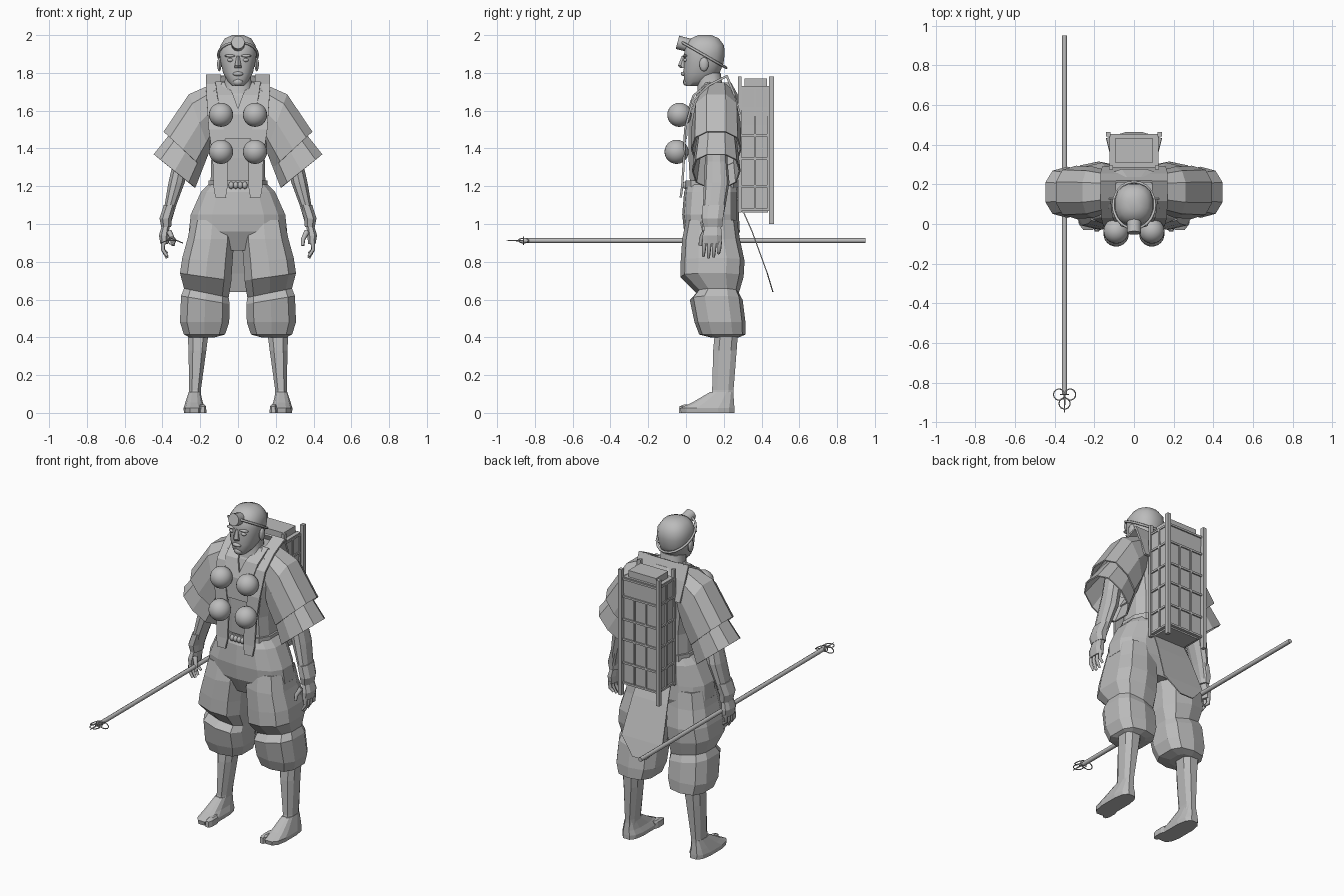
import bpy, bmesh, math
from mathutils import Vector

if "Cube" in bpy.data.objects:
    bpy.data.objects.remove(bpy.data.objects["Cube"])

grey = bpy.data.materials.new("plain_grey")
grey.use_nodes = True
tone = (0.5, 0.5, 0.5, 1)
grey.diffuse_color = tone
grey.node_tree.nodes["Principled BSDF"].inputs["Base Color"].default_value = tone
SIDES = (("left", 1), ("right", -1))


def finish(name, bm, smooth=None, thick=0):
    bmesh.ops.recalc_face_normals(bm, faces=bm.faces)
    me = bpy.data.meshes.new(name)
    bm.to_mesh(me)
    bm.free()
    ob = bpy.data.objects.new(name, me)
    bpy.context.collection.objects.link(ob)
    me.materials.append(grey)
    if thick:
        mod = ob.modifiers.new("thickness", "SOLIDIFY")
        mod.thickness, mod.offset = thick, 0
    if smooth:
        bpy.ops.object.select_all(action="DESELECT")
        ob.select_set(True)
        bpy.context.view_layer.objects.active = ob
        bpy.ops.object.shade_smooth_by_angle(angle=math.radians(smooth))
    return ob


def loft(name, rings, n=10, square=0.75, s=1, caps=True, smooth=None, thick=0):
    """Rings: (x0, x1, y0, y1, z) or with a second z for the x1 side."""
    bm, loops = bmesh.new(), []
    power = lambda v: math.copysign(abs(v) ** square, v)
    for r in rings:
        x0, x1, y0, y1, z0 = r[:5]
        z1 = r[5] if len(r) > 5 else z0
        loop = []
        for i in range(n):
            a = 2 * math.pi * (i + 0.5) / n
            u, v = power(math.cos(a)) / 2 + 0.5, power(math.sin(a)) / 2 + 0.5
            loop.append(bm.verts.new((s * (x0 + (x1 - x0) * u), y0 + (y1 - y0) * v, z0 + (z1 - z0) * u)))
        loops.append(loop)
    for a, b in zip(loops, loops[1:]):
        for i in range(n):
            bm.faces.new((a[i], a[(i + 1) % n], b[(i + 1) % n], b[i]))
    if caps:
        bm.faces.new(loops[0])
        bm.faces.new(loops[-1])
    return finish(name, bm, smooth, thick)


def ribbon(name, rows, s=1, thick=0.012):
    """Rows: (x0, x1, y, z)."""
    bm = bmesh.new()
    pairs = [[bm.verts.new((s * x, y, z)) for x in (x0, x1)] for x0, x1, y, z in rows]
    for a, b in zip(pairs, pairs[1:]):
        bm.faces.new((a[0], a[1], b[1], b[0]))
    return finish(name, bm, thick=thick)


def box(name, x0, x1, y0, y1, z0, z1):
    bm = bmesh.new()
    bmesh.ops.create_cube(bm, size=1)
    for v in bm.verts:
        v.co = ((x0 + x1) / 2 + v.co.x * (x1 - x0), (y0 + y1) / 2 + v.co.y * (y1 - y0),
                (z0 + z1) / 2 + v.co.z * (z1 - z0))
    return finish(name, bm)


def ball(name, at, size, seg=20):
    bm = bmesh.new()
    bmesh.ops.create_uvsphere(bm, u_segments=seg, v_segments=seg // 2, radius=1)
    for v in bm.verts:
        v.co = Vector(at) + v.co * Vector(size)
    return finish(name, bm, 60)


def tube(name, pts, r0, r1=None, n=6, closed=False):
    """Round rod through points, tapering from r0 to r1."""
    cu = bpy.data.curves.new(name, "CURVE")
    cu.dimensions, cu.bevel_depth, cu.use_fill_caps = "3D", r0, True
    cu.bevel_resolution = n // 2 - 2
    sp = cu.splines.new("POLY")
    sp.points.add(len(pts) - 1)
    for i, p in enumerate(pts):
        sp.points[i].co = (*p, 1)
        sp.points[i].radius = 1 + ((r1 or r0) / r0 - 1) * i / (len(pts) - 1)
    sp.use_cyclic_u = closed
    ob = bpy.data.objects.new(name, cu)
    bpy.context.collection.objects.link(ob)
    cu.materials.append(grey)
    bpy.ops.object.select_all(action="DESELECT")
    ob.select_set(True)
    bpy.context.view_layer.objects.active = ob
    bpy.ops.object.convert(target="MESH")


def sym(*rows):
    return [(-w, w, y0, y1, z) for w, y0, y1, z in rows]


# Torso, hips and belt
loft("torso", sym((.15, .02, .27, 1.18), (.145, .01, .27, 1.35), (.18, .01, .28, 1.55),
                  (.17, .05, .28, 1.68), (.1, .09, .24, 1.75)), 12)
loft("trouser_hips", sym((.15, .01, .27, 1.22), (.2, -.01, .28, 1.17), (.255, -.02, .28, 1.05),
                         (.265, -.01, .285, .96), (.16, .04, .25, .86)), 14)
loft("belt", sym((.155, .0, .28, 1.19), (.155, .0, .28, 1.23)), 12, caps=False, thick=.012)
for i in range(4):
    ball("belt_knot", (-.036 + .024 * i, -.005, 1.205), (.015, .015, .02), 8)

# Head and face
loft("neck", sym((.1, .04, .23, 1.64), (.075, .06, .2, 1.7), (.07, .06, .185, 1.8)), 12, smooth=40)
loft("head", sym((.03, .0, .07, 1.73), (.055, -.01, .12, 1.755), (.08, -.015, .18, 1.8),
                 (.092, -.012, .2, 1.85), (.1, -.012, .207, 1.9), (.095, -.003, .203, 1.945),
                 (.07, .025, .175, 1.983), (.03, .065, .135, 2.0)), 16, .85, smooth=50)
loft("nose", sym((.022, -.03, .02, 1.825), (.02, -.043, .02, 1.838), (.008, -.022, .02, 1.89)), 6, 1)
ball("lips", (0, -.012, 1.795), (.03, .016, .012), 10)
ball("chin", (0, .005, 1.752), (.03, .022, .022), 10)
for side, s in SIDES:
    ball(side + "_eye", (s * .04, -.002, 1.868), (.018, .012, .01), 10)
    ball(side + "_brow", (s * .042, -.004, 1.89), (.032, .014, .008), 10)
    ball(side + "_ear", (s * .099, .095, 1.845), (.012, .025, .038), 10)
band = [(.105 * math.sin(a), .095 - .118 * math.cos(a), 1.895 + .068 * math.cos(a))
        for a in (math.tau * i / 20 for i in range(20))]
tube("lamp_band", band, .007, closed=True)
tube("head_lamp", [(0, .02, 1.945), (0, -.045, 1.962)], .036, n=12)

# Shoulder harness, lapels and round pouches
ribbon("back_collar", [(-.17, .17, .215, 1.785), (-.17, .17, .25, 1.7), (-.16, .16, .285, 1.58)])
for side, s in SIDES:
    ribbon(side + "_strap", [(.09, .17, .22, 1.785), (.09, .17, .12, 1.735), (.09, .165, .035, 1.65),
                             (.075, .155, -.005, 1.5), (.055, .135, -.01, 1.36),
                             (.055, .13, -.02, 1.2), (.065, .12, -.028, 1.14)], s)
    ribbon(side + "_lapel", [(.06, .12, .13, 1.75), (.025, .11, .04, 1.68), (-.01, .09, .005, 1.58),
                             (-.03, .08, .0, 1.45)], s)
    for level, y, z in (("upper", -.035, 1.578), ("lower", -.05, 1.382)):
        ball(f"{side}_{level}_pouch", (s * .09, y, z), (.064,) * 3, 24)

for side, s in SIDES:
    # Two-tier cape sleeves
    loft(side + "_upper_sleeve", [(.11, .12, .07, .26, 1.5, 1.75), (.15, .26, .035, .285, 1.38, 1.69),
                                  (.19, .395, .03, .29, 1.3, 1.49)], 10, .8, s, False, thick=.008)
    loft(side + "_lower_sleeve", [(.16, .32, .06, .265, 1.36, 1.53),
                                  (.225, .448, .035, .285, 1.19, 1.37)], 10, .8, s, False, thick=.008)
    # Arm, cuff and hand
    loft(side + "_arm", [(.2, .31, .1, .22, 1.58), (.255, .345, .1, .22, 1.33), (.28, .37, .095, .23, 1.22),
                         (.325, .39, .09, .21, 1.1), (.355, .402, .1, .19, 1.0)], 10, .9, s)
    loft(side + "_cuff", [(.328, .395, .085, .21, 1.1), (.348, .418, .08, .2, 1.03),
                          (.352, .408, .09, .195, .985)], 8, .8, s)
    loft(side + "_palm", [(.36, .402, .1, .185, 1.0), (.365, .42, .085, .195, .94),
                          (.37, .412, .085, .19, .895)], 8, .8, s)
    for i in range(4):
        y, drop = .098 + .027 * i, (.01, 0, .005, .025)[i]
        tube(side + "_finger", [(s * .395, y, .91), (s * .398, y - .003, .865),
                                (s * .375, y - .006, .82 + drop)], .013, .008)
    tube(side + "_thumb", [(s * .365, .1, .96), (s * .345, .08, .92), (s * .342, .075, .885)], .015, .009)

    # Baggy trouser leg gathered below the knee
    loft(side + "_trouser_leg", [(.02, .25, .0, .27, 1.02), (.015, .272, -.02, .285, .92),
                                 (.025, .3, -.028, .31, .79, .82), (.03, .312, -.03, .305, .7, .74),
                                 (.045, .29, .055, .28, .61, .66), (.04, .306, .02, .3, .575, .62),
                                 (.042, .312, .045, .315, .48), (.065, .29, .07, .315, .415),
                                 (.12, .26, .13, .28, .4)], 10, .7, s)
    # Lower leg and split-toed foot
    loft(side + "_shin", [(.15, .27, .15, .28, .44), (.165, .265, .14, .272, .33),
                          (.195, .26, .135, .255, .12), (.195, .265, .12, .255, .06)], 8, .75, s)
    loft(side + "_foot", [(.175, .287, -.03, .26, 0), (.172, .29, -.035, .26, .025),
                          (.185, .28, .03, .257, .055), (.198, .262, .125, .252, .11)], 12, .7, s)
    loft(side + "_big_toe", [(.166, .208, -.04, .06, 0), (.168, .206, -.038, .06, .035),
                             (.178, .2, -.01, .06, .045)], 8, .7, s)

# Hanging rear flap
ribbon("rear_flap", [(-.1, .1, .27, 1.14), (-.12, .12, .35, .96), (-.14, .14, .43, .74),
                     (-.045, .045, .46, .64)], thick=.006)

# Framed pack with lattice
loft("pack_body", sym((.105, .295, .435, 1.06), (.12, .285, .445, 1.73)), 4, .01)
box("pack_core", -.115, .115, .295, .445, 1.07, 1.72)
box("pack_lid", -.095, .095, .31, .43, 1.72, 1.77)
for s in (-1, 1):
    box("rear_post", s * .13 - .011, s * .13 + .011, .44, .465, 1.0, 1.78)
    box("front_post", s * .115 - .01, s * .115 + .01, .275, .295, 1.06, 1.78)
    for y in (.29, .365, .435):
        box("side_upright", s * .119 - .005, s * .119 + .005, y - .005, y + .005, 1.07, 1.72)
    box("rear_upright", s * .04 - .005, s * .04 + .005, .443, .453, 1.07, 1.61)
for z in (1.075, 1.2, 1.345, 1.47, 1.61, 1.72):
    box("lattice_rail", -.124, .124, .285, .453, z - .006, z + .006)

# Long staff with three wire loops at the tip
X, Z = -.35, .912
tube("staff", [(X, .95, Z), (X, -.86, Z)], .013, n=8)
tube("staff_spike", [(X, -.84, Z), (X, -.95, Z)], .006, .002)
for dx, y, tilt in ((-.028, -.86, .4), (.028, -.86, -.4), (0, -.905, 0)):
    ring = [(X + dx + .028 * math.cos(a), y + .028 * math.sin(a), Z + tilt * .03 * math.cos(a))
            for a in (math.tau * i / 14 for i in range(14))]
    tube("tip_loop", ring, .003, closed=True)
tube("tip_ring", [(X + .02 * math.cos(a), -.86, Z + .02 * math.sin(a))
                  for a in (math.tau * i / 12 for i in range(12))], .003, closed=True)
